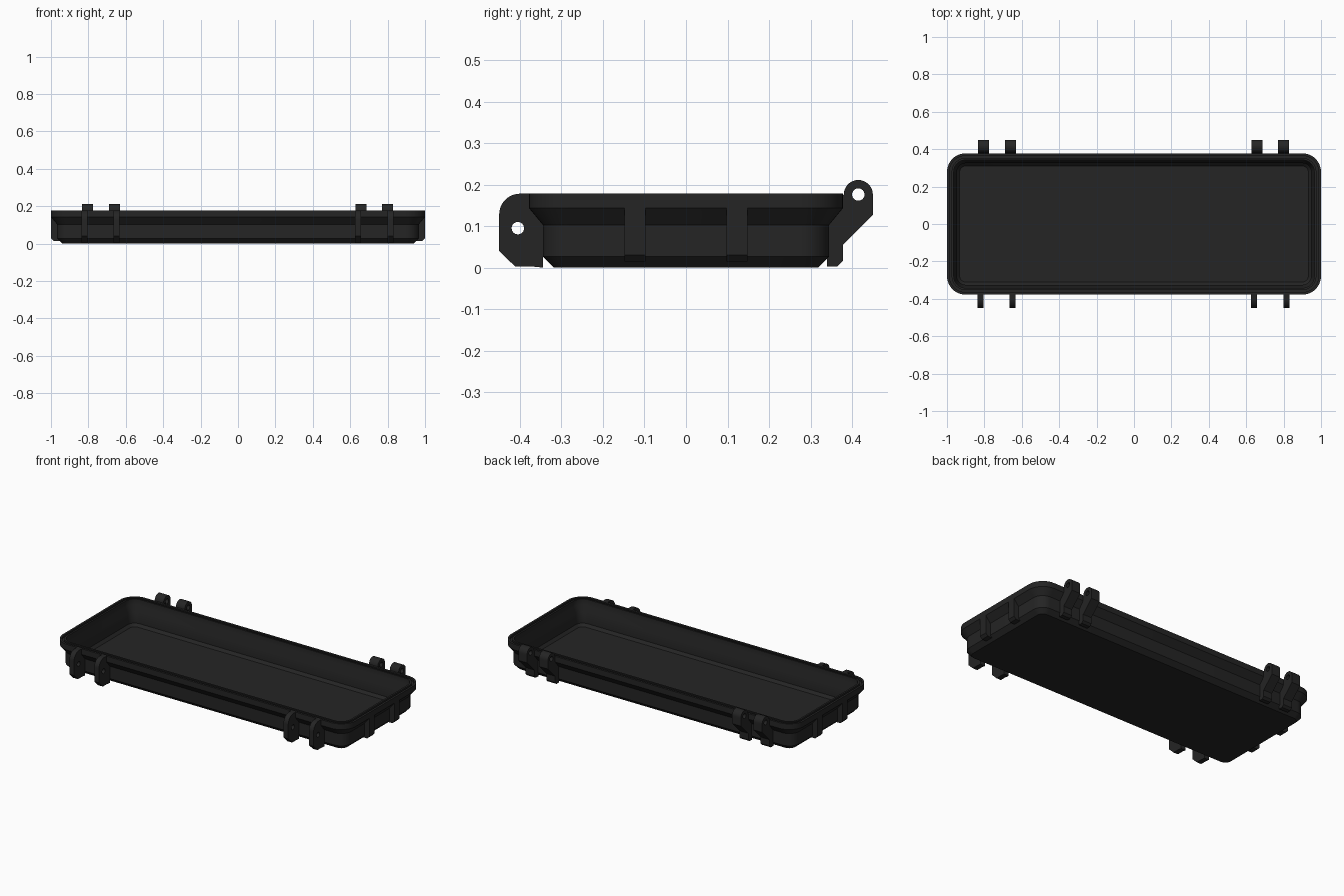
import bpy, bmesh, math
from mathutils import Matrix

if "Cube" in bpy.data.objects:
    bpy.data.objects.remove(bpy.data.objects["Cube"])

plastic = bpy.data.materials.new("black plastic")
plastic.diffuse_color = (0.018, 0.018, 0.018, 1)
plastic.use_nodes = True
plastic.node_tree.nodes["Principled BSDF"].inputs["Base Color"].default_value = plastic.diffuse_color

HX, HY, R, TOP = 1.0, 0.378, 0.1, 0.178


def finish(name, mesh):
    mesh.materials.clear()
    mesh.materials.append(plastic)
    ob = bpy.data.objects.new(name, mesh)
    bpy.context.collection.objects.link(ob)
    bpy.ops.object.select_all(action='DESELECT')
    ob.select_set(True)
    bpy.context.view_layer.objects.active = ob
    bpy.ops.object.shade_smooth_by_angle(angle=math.radians(25))
    return ob


def rounded_loop(inset, z, seg=10):
    """Rounded rectangle, shrunk evenly by inset."""
    r = max(R - inset, 0.02)
    pts = []
    for k, (sx, sy) in enumerate([(1, 1), (-1, 1), (-1, -1), (1, -1)]):
        cx, cy = sx * (HX - inset - r), sy * (HY - inset - r)
        for i in range(seg + 1):
            a = math.pi / 2 * (k + i / seg)
            pts.append((cx + r * math.cos(a), cy + r * math.sin(a), z))
    return pts


def arc(cx, cy, r, a0, a1, n):
    return [(cx + r * math.cos(math.radians(a0 + (a1 - a0) * i / n)),
             cy + r * math.sin(math.radians(a0 + (a1 - a0) * i / n))) for i in range(n + 1)]


def plate(name, outline, x, width, hole=None):
    """Side profile in (y, z), optionally with a round hole, extruded along x."""
    cu = bpy.data.curves.new(name, 'CURVE')
    cu.dimensions, cu.fill_mode, cu.extrude = '2D', 'BOTH', width / 2
    loops = [outline]
    if hole:
        loops.append(arc(*hole, 0, 345, 23))
    for pts in loops:
        sp = cu.splines.new('POLY')
        sp.points.add(len(pts) - 1)
        for p, (a, b) in zip(sp.points, pts):
            p.co = (a, b, 0, 1)
        sp.use_cyclic_u = True
    tmp = bpy.data.objects.new("profile", cu)
    bpy.context.collection.objects.link(tmp)
    dg = bpy.context.evaluated_depsgraph_get()
    mesh = bpy.data.meshes.new_from_object(tmp.evaluated_get(dg))
    bpy.data.objects.remove(tmp)
    bpy.data.curves.remove(cu)
    mesh.transform(Matrix(((0, 0, 1, x), (1, 0, 0, 0), (0, 1, 0, 0), (0, 0, 0, 1))))
    bm = bmesh.new()
    bm.from_mesh(mesh)
    bmesh.ops.remove_doubles(bm, verts=bm.verts, dist=1e-5)
    bmesh.ops.recalc_face_normals(bm, faces=bm.faces)
    bm.to_mesh(mesh)
    bm.free()
    mesh.name = name
    return finish(name, mesh)


# Tray shell: outer wall, grooved rim, inner wall and floor as (inset, z)
profile = [(0.06, 0.0), (0.033, 0.027), (0.033, 0.103), (0.0, 0.143), (0.0, TOP),
           (0.013, TOP), (0.013, TOP - 0.012), (0.025, TOP - 0.012), (0.025, TOP),
           (0.036, TOP), (0.036, 0.143), (0.053, 0.105), (0.053, 0.038), (0.068, 0.022)]
bm = bmesh.new()
rings = [[bm.verts.new(p) for p in rounded_loop(i, z)] for i, z in profile]
for a, b in zip(rings, rings[1:]):
    n = len(a)
    for i in range(n):
        j = (i + 1) % n
        bm.faces.new((a[i], a[j], b[j], b[i]))
bm.faces.new(rings[0][::-1])
bm.faces.new(rings[-1])
bmesh.ops.recalc_face_normals(bm, faces=bm.faces)
me = bpy.data.meshes.new("tray")
bm.to_mesh(me)
bm.free()
finish("tray", me)

# Front latch lugs: thin plates with a rounded top and pin hole
latch = ([(-0.345, 0.0), (-0.345, 0.11), (-0.365, 0.145), (-0.365, TOP)]
         + arc(-0.4, TOP - 0.05, 0.05, 90, 180, 10)
         + [(-0.45, 0.04), (-0.412, 0.003), (-0.375, 0.003)])
for x in (-0.82, -0.65, 0.642, 0.815):
    plate("latch_lug", latch, x, 0.032, (-0.405, 0.095, 0.015))

# Back hinge arms: slanted arms ending in a round knuckle
hinge = ([(0.34, 0.003), (0.365, 0.003), (0.378, 0.016), (0.378, 0.055), (0.45, 0.127)]
         + arc(0.415, 0.176, 0.035, 0, 180, 16)
         + [(0.365, 0.165), (0.365, 0.14), (0.34, 0.11)])
for x in (-0.805, -0.66, 0.658, 0.8):
    plate("hinge_arm", hinge, x, 0.06, (0.415, 0.176, 0.015))

# End ribs: upright stiffeners under the rim at both short ends
rib = [(0.955, 0.015), (0.985, 0.015), (1.0, 0.03), (1.0, 0.15), (0.98, 0.15), (0.955, 0.11)]
for side in (0, math.pi):
    for y in (-0.123, 0.123):
        ob = plate("end_rib", rib, y, 0.05)
        ob.data.transform(Matrix.Rotation(side - math.pi / 2, 4, 'Z'))
